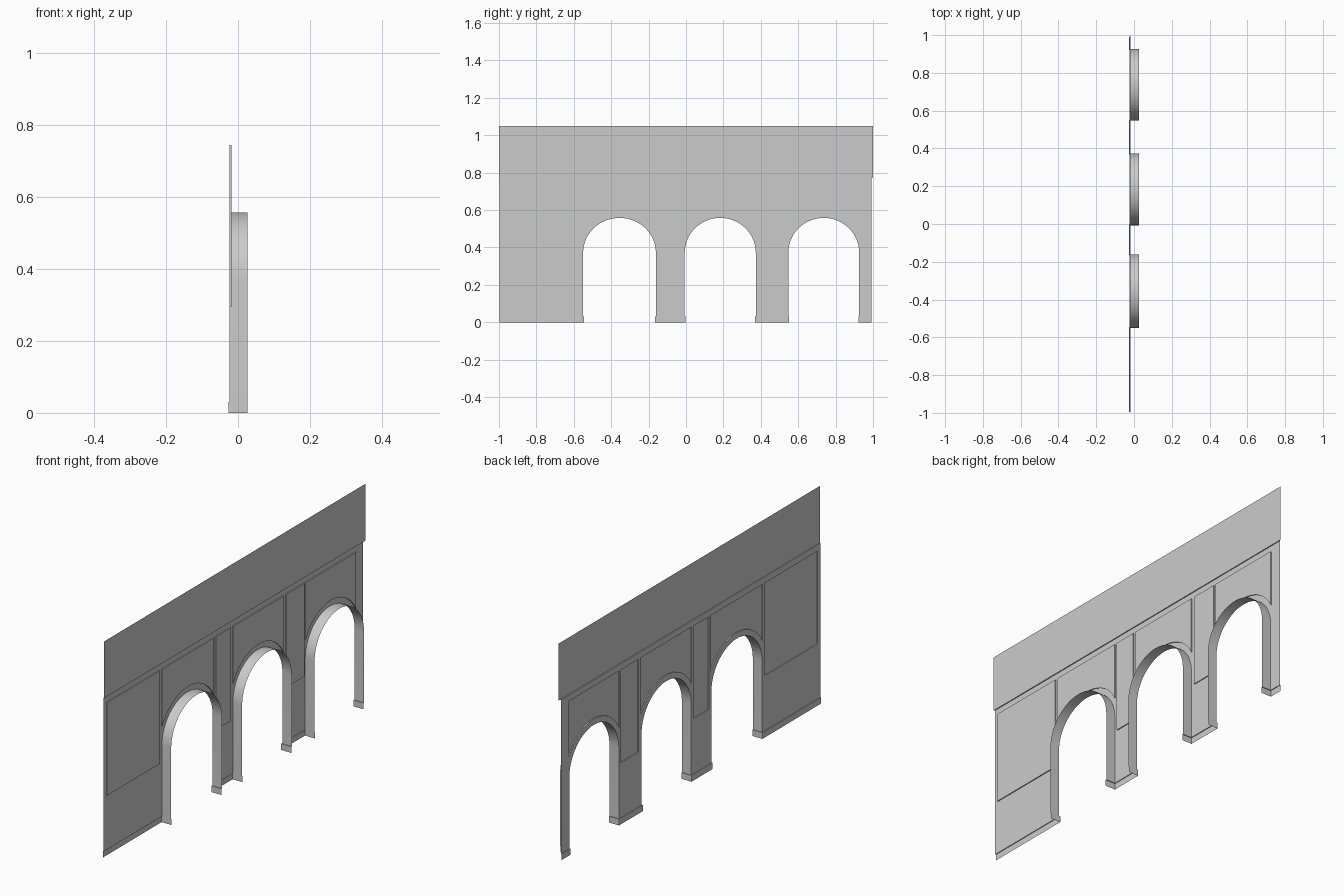
import bpy, bmesh, math

if "Cube" in bpy.data.objects:
    bpy.data.objects.remove(bpy.data.objects["Cube"])

XW, XR, XB, XI = -0.023, -0.018, -0.027, 0.027   # wall, recess, plinth, inner edge of reveals
ARCHES = [(-0.550, -0.161), (-0.007, 0.373), (0.547, 0.926)]
Y0, Y1 = -0.996, 0.991
SPRING, APEX, BASE, BAND = 0.372, 0.558, 0.03, 0.775
P_LOW, P_TOP = 0.295, 0.745
LIP = 0.004                                       # plinth projection


def finish(name, bm, smooth=False):
    me = bpy.data.meshes.new(name)
    bm.to_mesh(me)
    bm.free()
    ob = bpy.data.objects.new(name, me)
    bpy.context.collection.objects.link(ob)
    if smooth:
        bpy.ops.object.select_all(action='DESELECT')
        bpy.context.view_layer.objects.active = ob
        ob.select_set(True)
        bpy.ops.object.shade_smooth_by_angle(angle=math.radians(30))
    return ob


def sheet(name, loops, x):
    """Flat sheet in the y-z plane; first loop is the outline, the rest are holes."""
    bm = bmesh.new()
    edges = []
    for loop in loops:
        vs = [bm.verts.new((x, y, z)) for y, z in loop]
        edges += [bm.edges.new((vs[i - 1], vs[i])) for i in range(len(vs))]
    bmesh.ops.triangle_fill(bm, edges=edges, use_beauty=True, normal=(-1, 0, 0))
    for f in bm.faces:
        if f.normal.x > 0:
            f.normal_flip()
    bmesh.ops.dissolve_limit(bm, angle_limit=0.01, verts=bm.verts, edges=bm.edges)
    return finish(name, bm)


def ribbon(name, a, b, closed=False, smooth=False):
    """Strip of quads between two matching 3D polylines."""
    bm = bmesh.new()
    va = [bm.verts.new(p) for p in a]
    vb = [bm.verts.new(p) for p in b]
    n = len(a)
    for i in range(n if closed else n - 1):
        j = (i + 1) % n
        bm.faces.new((va[i], va[j], vb[j], vb[i]))
    return finish(name, bm, smooth)


def arc(l, r, grow=0.0, lim=math.pi / 2, n=28):
    """Elliptical arch from left to right, swept lim radians each side of the crown."""
    c, a, h = (l + r) / 2, (r - l) / 2 + grow, APEX - SPRING + grow
    return [(c + a * math.sin(t), SPRING + h * math.cos(t))
            for t in (lim * (2 * i / n - 1) for i in range(n + 1))]


def rect(y0, y1, z0, z1):
    return [(y0, z0), (y1, z0), (y1, z1), (y0, z1)]


# Panel outlines: one wide, two narrow, one over each arch
panels = [("side_panel", rect(-0.975, -0.573, P_LOW, P_TOP)),
          ("pier_panel_1", rect(-0.142, -0.027, P_LOW, P_TOP)),
          ("pier_panel_2", rect(0.397, 0.534, P_LOW, P_TOP))]
for i, (l, r) in enumerate(ARCHES):
    g = 0.028
    half = (r - l) / 2
    lim = math.asin((half + 0.004) / (half + g))
    panels.append((f"arch_panel_{i + 1}", arc(l, r, g, lim) + [(r + 0.004, P_TOP), (l - 0.004, P_TOP)]))

# Main wall with arched openings and panel holes
outline = [(Y0, BASE)]
for l, r in ARCHES:
    outline += [(l, BASE)] + arc(l, r) + [(r, BASE)]
outline += [(Y1, BASE), (Y1, BAND), (Y0, BAND)]
sheet("wall", [outline] + [p for _, p in panels], XW)

# Recessed panels and their rims
for name, p in panels:
    sheet(name, [p], XR)
    ribbon(name + "_rim", [(XW, y, z) for y, z in p], [(XR, y, z) for y, z in p], closed=True)

# Upper band set back, with its ledge
sheet("upper_band", [rect(-1, 1, BAND, 1.05)], XR)
ribbon("band_ledge", [(XW, Y0, BAND), (XW, Y1, BAND)], [(XR, -1, BAND), (XR, 1, BAND)])

# Arch reveals
for i, (l, r) in enumerate(ARCHES):
    p = [(l, BASE)] + arc(l, r) + [(r, BASE)]
    ribbon(f"arch_reveal_{i + 1}", [(XI, y, z) for y, z in p], [(XW, y, z) for y, z in p], smooth=True)

# Plinth under each pier, returning into the openings
stops = [Y0] + [y for a in ARCHES for y in a] + [Y1]
for i in range(0, len(stops), 2):
    a, b = stops[i], stops[i + 1]
    inner, outer = [(XW, a), (XW, b)], [(XB, a - LIP * (i > 0)), (XB, b + LIP * (i < 6))]
    if i > 0:
        inner.insert(0, (XI, a))
        outer.insert(0, (XI, a - LIP))
    if i < 6:
        inner.append((XI, b))
        outer.append((XI, b + LIP))
    top = [(x, y, BASE) for x, y in outer]
    ribbon(f"plinth_{i // 2 + 1}", top, [(x, y, 0) for x, y in outer])
    ribbon(f"plinth_ledge_{i // 2 + 1}", [(x, y, BASE) for x, y in inner], top)
